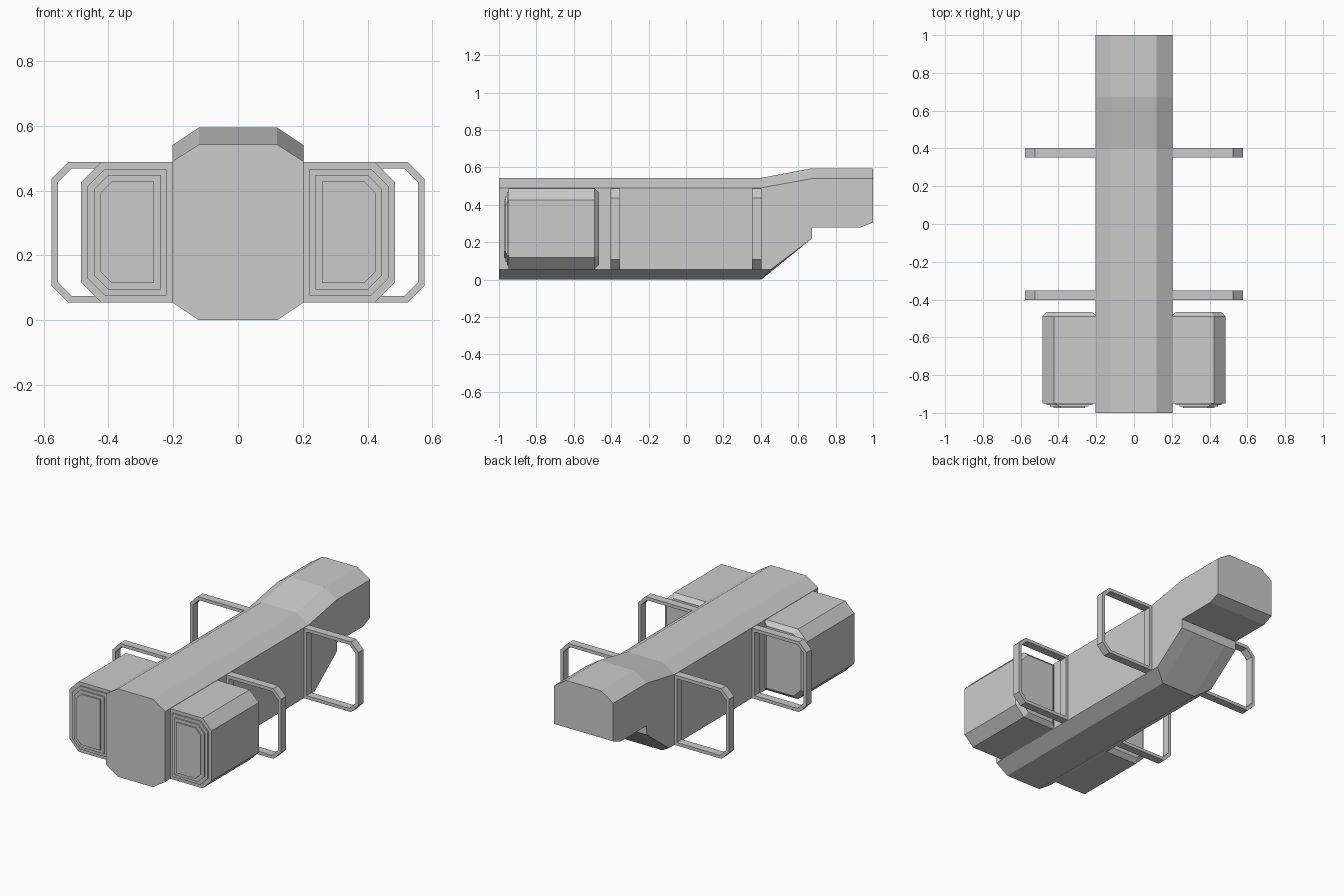
import bpy, bmesh

if "Cube" in bpy.data.objects:
    bpy.data.objects.remove(bpy.data.objects["Cube"])


def loft(name, rings, mirror=False):
    """Skin a list of equal-length rings and cap both ends."""
    bm = bmesh.new()
    vr = [[bm.verts.new(p) for p in r] for r in rings]
    n = len(vr[0])
    for a, b in zip(vr, vr[1:]):
        for i in range(n):
            j = (i + 1) % n
            bm.faces.new((a[i], a[j], b[j], b[i]))
    bm.faces.new(vr[0])
    bm.faces.new(vr[-1])
    return finish(name, bm, mirror)


def finish(name, bm, mirror):
    bmesh.ops.recalc_face_normals(bm, faces=bm.faces)
    me = bpy.data.meshes.new(name)
    bm.to_mesh(me)
    bm.free()
    ob = bpy.data.objects.new(name, me)
    bpy.context.collection.objects.link(ob)
    if mirror:
        mod = ob.modifiers.new("mirror", 'MIRROR')
        mod.use_bisect_axis[0] = False
        mod.use_mirror_merge = False
    return ob


def body_ring(ys, zs):
    # floor edge, lower side, upper side, roof edge
    half = [(x, y, z) for x, y, z in zip((.12, .203, .203, .12), ys, zs)]
    return half + [(-x, y, z) for x, y, z in reversed(half)]


# main hull, with the ramped and raised tail
loft("hull", [
    body_ring([-1] * 4, (0, .055, .49, .543)),
    body_ring((.403, .455, .40, .40), (0, .055, .49, .543)),
    body_ring([.674] * 4, (.22, .22, .54, .595)),
    body_ring([.675] * 4, (.277, .277, .54, .595)),
    body_ring([.93] * 4, (.277, .277, .54, .595)),
    body_ring([1] * 4, (.305, .305, .54, .595)),
])


def pod_ring(y, d, inner=None):
    # side-pod section inset by d, outer corners chamfered
    x0 = .2 + d if inner is None else inner
    x1, z0, z1, c = .485 - d, .055 + d, .488 - d, .062 - d * .45
    return [(x0, y, z0), (x1 - c, y, z0), (x1, y, z0 + c),
            (x1, y, z1 - c), (x1 - c, y, z1), (x0, y, z1)]


# side pods with bevelled rear
loft("side_pod", [pod_ring(-.95, 0, .19), pod_ring(-.49, 0, .19),
                  pod_ring(-.465, .025)], True)

# stepped plates on the pod fronts
for i, (d, y) in enumerate(((.021, -.958), (.04, -.966), (.06, -.974))):
    loft(f"pod_plate_{i + 1}", [pod_ring(y, d), pod_ring(-.94, d)], True)


def frame_outline(d):
    x0, x1, z0, z1, c = .2 + d, .576 - d, .055 + d, .488 - d, .052 - d * .5
    return [(x0, z0), (x1 - c, z0), (x1, z0 + c),
            (x1, z1 - c), (x1 - c, z1), (x0, z1)]


# open side frames
for name, y in (("front_frame", -.403), ("rear_frame", .353)):
    bm = bmesh.new()
    loops = [[bm.verts.new((x, yy, z)) for x, z in frame_outline(d)]
             for d, yy in ((0, y), (0, y + .05), (.02, y + .05), (.02, y))]
    for k in range(4):
        a, b = loops[k], loops[(k + 1) % 4]
        for i in range(6):
            j = (i + 1) % 6
            bm.faces.new((a[i], a[j], b[j], b[i]))
    finish(name, bm, True)
